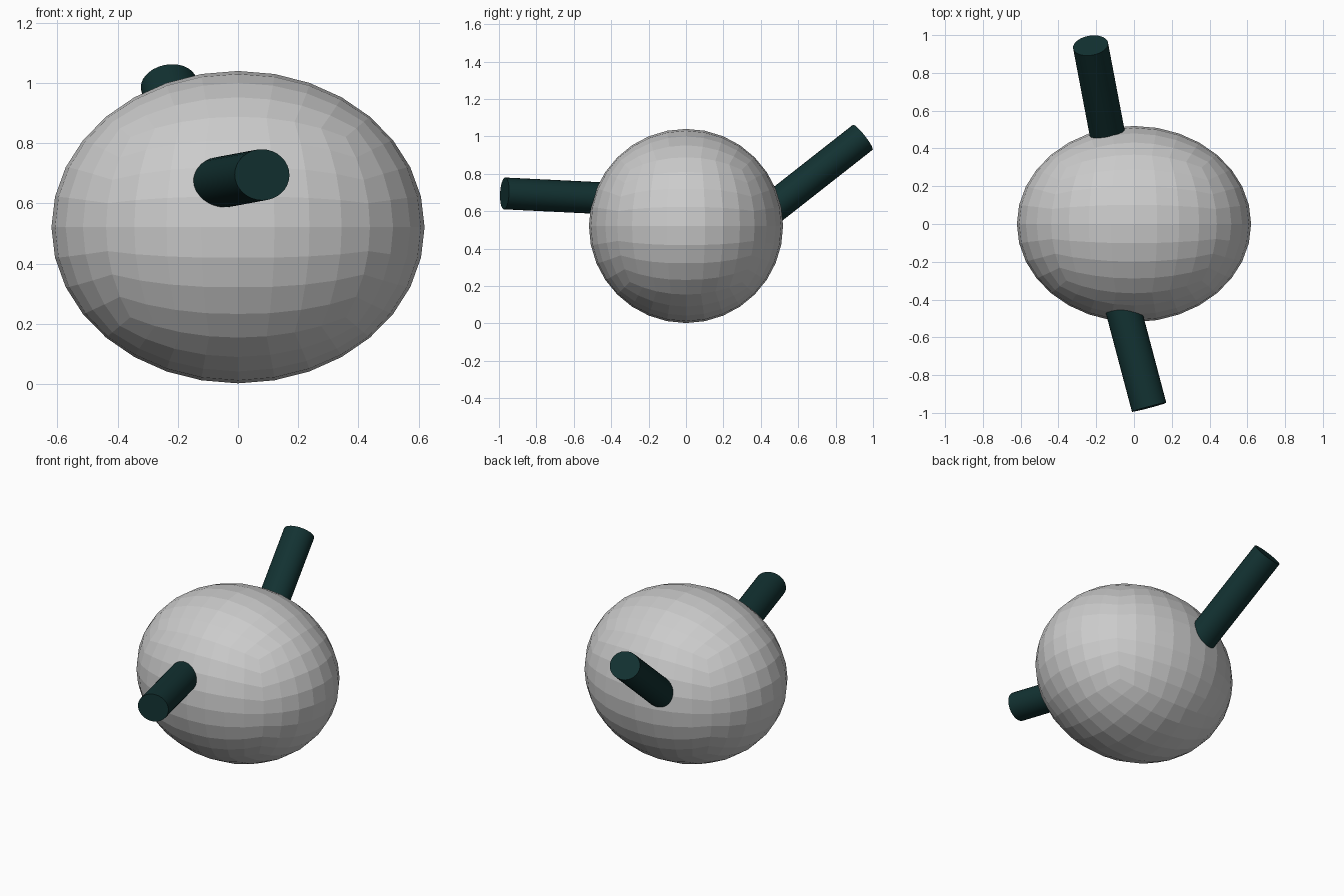
import bpy
import bmesh
from mathutils import Matrix, Vector

if "Cube" in bpy.data.objects:
    bpy.data.objects.remove(bpy.data.objects["Cube"], do_unlink=True)


def make_material(name, color):
    mat = bpy.data.materials.new(name)
    mat.use_nodes = True
    mat.diffuse_color = color
    mat.node_tree.nodes["Principled BSDF"].inputs["Base Color"].default_value = color
    return mat


def add_object(name, bm, mat):
    mesh = bpy.data.meshes.new(name)
    bm.to_mesh(mesh)
    bm.free()
    mesh.materials.append(mat)
    obj = bpy.data.objects.new(name, mesh)
    bpy.context.scene.collection.objects.link(obj)
    return obj


grey = make_material("light grey", (0.6, 0.6, 0.6, 1))
teal = make_material("dark teal", (0.006, 0.031, 0.031, 1))

CENTRE = Vector((0, 0, 0.521))

# Body: rounded cube with flat facets, stretched sideways
bm = bmesh.new()
bmesh.ops.create_cube(bm, size=2)
for _ in range(3):
    bmesh.ops.subdivide_edges(bm, edges=bm.edges[:], cuts=1,
                              use_grid_fill=True, smooth=1.0)
    for v in bm.verts:
        v.co.normalize()
for v in bm.verts:
    v.co = Vector((v.co.x * 0.62, v.co.y * 0.519, v.co.z * 0.519)) + CENTRE
bmesh.ops.recalc_face_normals(bm, faces=bm.faces[:])
add_object("body", bm, grey)


# Rods: slightly flattened cylinders, rooted inside the body
def add_rod(name, tip, direction, length):
    tip, axis = Vector(tip), Vector(direction).normalized()
    side = Vector((1, 0, 0))
    side = (side - axis * side.dot(axis)).normalized()
    up = axis.cross(side)
    turn = Matrix((side, up, axis)).transposed().to_4x4()
    place = Matrix.Translation(tip - axis * length / 2) @ turn
    bm = bmesh.new()
    bmesh.ops.create_cone(bm, cap_ends=True, segments=32, radius1=1, radius2=1,
                          depth=length,
                          matrix=place @ Matrix.Diagonal((0.094, 0.085, 1, 1)))
    obj = add_object(name, bm, teal)
    bpy.ops.object.select_all(action="DESELECT")
    obj.select_set(True)
    bpy.context.view_layer.objects.active = obj
    bpy.ops.object.shade_smooth_by_angle()


add_rod("front_rod", (0.08, -0.97, 0.695), (0.135, -0.51, 0.025), 0.7)
add_rod("back_rod", (-0.23, 0.945, 0.995), (-0.19, 1, 0.785), 0.8)
